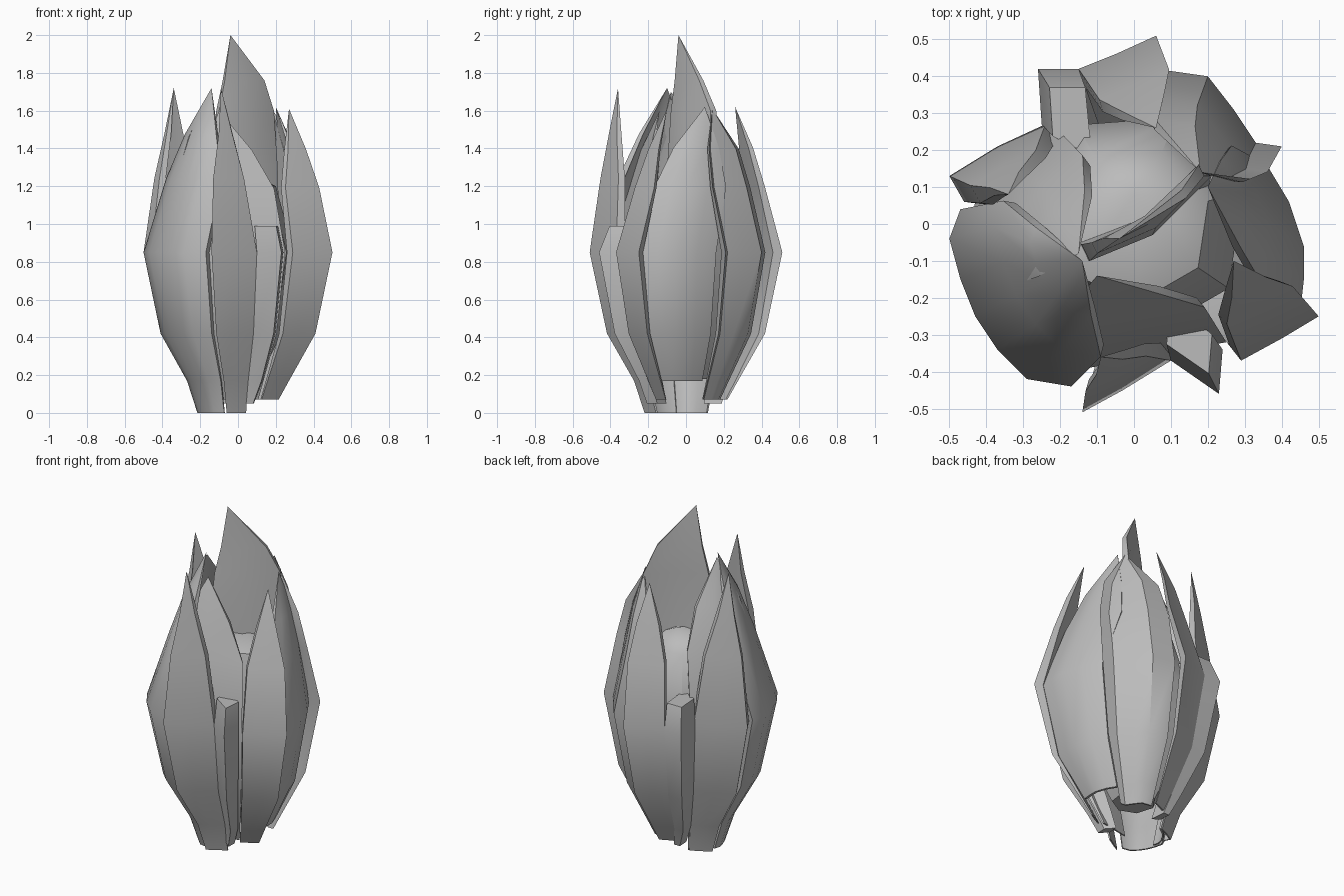
import bpy, bmesh, math
from mathutils import Vector

if "Cube" in bpy.data.objects:
    bpy.data.objects.remove(bpy.data.objects["Cube"])

grey = bpy.data.materials.new("petal_grey")
grey.use_nodes = True
grey.diffuse_color = (0.5, 0.5, 0.5, 1)
grey.node_tree.nodes["Principled BSDF"].inputs["Base Color"].default_value = (0.5, 0.5, 0.5, 1)

WIDEST = 0.85
LOWER = [(0.0, 0.43), (0.17, 0.54), (0.42, 0.82), (WIDEST, 1.0)]


def loft(name, loops, tip=None):
    """Skin closed loops, cap the base, and close the end with a point or a cap."""
    bm = bmesh.new()
    rings = [[bm.verts.new(p) for p in loop] for loop in loops]
    n = len(rings[0])
    for a, b in zip(rings, rings[1:]):
        for i in range(n):
            j = (i + 1) % n
            bm.faces.new((a[i], a[j], b[j], b[i]))
    bm.faces.new(rings[0][::-1])
    if tip:
        top = bm.verts.new(tip)
        for i in range(n):
            bm.faces.new((rings[-1][i], rings[-1][(i + 1) % n], top))
    else:
        bm.faces.new(rings[-1])
    bmesh.ops.recalc_face_normals(bm, faces=bm.faces)
    mesh = bpy.data.meshes.new(name)
    bm.to_mesh(mesh)
    bm.free()
    mesh.materials.append(grey)
    obj = bpy.data.objects.new(name, mesh)
    bpy.context.collection.objects.link(obj)
    bpy.ops.object.select_all(action="DESELECT")
    obj.select_set(True)
    bpy.context.view_layer.objects.active = obj
    bpy.ops.object.shade_smooth_by_angle(angle=math.radians(42))


def shell(row, z, thick):
    """Closed section: the outer row, then the same row moved towards the axis."""
    outer = [Vector((p.x, p.y, z)) for p in row]
    inner = [p - Vector((p.x, p.y, 0)).normalized() * thick for p in outer]
    return outer + inner[::-1]


def petal(name, span, tip, foot=0.0, crown=(0.9, 0.55), thick=0.05):
    """Cupped petal from its plan at the widest height to a pointed tip.
    crown gives the width left at the two rows below the tip."""
    span = [Vector(p) for p in span]
    tip = Vector(tip)
    loops = []
    for z, s in LOWER:
        if z + 0.1 > foot:
            loops.append(shell([p * s for p in span], max(z, foot), thick * s * s))
    mid = sum(span, Vector((0, 0))) / len(span)
    for up, inward, width in ((0.45, 0.43, crown[0]), (0.72, 0.66, crown[1])):
        centre = mid.lerp(tip.xy, inward)
        row = [centre + (p - mid) * width for p in span]
        loops.append(shell(row, WIDEST + (tip.z - WIDEST) * up, thick * (1 - up * 0.7)))
    loft(name, loops, tip)


# Outer ring of petals
petal("front_petal", [(-.14, -.51), (-.03, -.45), (.1, -.37)], (-.09, -.36, 1.72),
      crown=(.68, .3))
petal("front_left_petal", [(.29, -.37), (.4, -.31), (.5, -.25)], (.27, -.1, 1.61), .07,
      (.85, .45))
petal("left_petal", [(.45, -.24), (.46, -.15), (.46, -.06), (.42, .06), (.36, .16)],
      (.2, .1, 1.62), .17, (.95, .6))
petal("back_left_petal", [(.4, .21), (.33, .22), (.27, .31), (.2, .4), (.06, .42)],
      (.18, .14, 1.61), .07, (.95, .75))
petal("back_petal", [(.06, .51), (-.05, .46), (-.15, .42)], (.06, .26, 1.62), .07)
petal("back_right_petal", [(-.24, .27), (-.37, .21), (-.5, .13), (-.46, .06)],
      (-.34, .08, 1.72), crown=(.68, .3))
petal("right_petal", [(-.47, .04), (-.5, -.04), (-.47, -.15), (-.43, -.25), (-.37, -.34),
                      (-.29, -.42), (-.17, -.44)], (-.14, -.1, 1.72), crown=(.88, .5))

# Inner petals that close the gaps behind the outer ring
petal("inner_right_petal", [(-.22, .27), (-.34, .18), (-.43, .06), (-.45, -.04), (-.43, -.12)],
      (-.15, -.08, 1.7), crown=(.9, .6))
petal("inner_front_petal", [(-.18, -.4), (.04, -.36), (.25, -.32)], (-.1, -.14, 1.6), .07,
      (1, .6))

# Short flared strips filling the gaps between petals
for name, plan in (("front_strip", [(.1, -.37), (.23, -.46), (.24, -.34)]),
                   ("back_strip", [(-.15, .42), (-.26, .42), (-.25, .27)])):
    points = [Vector(p) for p in plan]
    inside = points[1] * 0.5
    levels = LOWER[1:] + [(0.99, 0.88)]
    base = [Vector((p.x * .35, p.y * .45, 0.05)) for p in points + [inside]]
    loft(name, [base] + [[Vector((p.x * s, p.y * s, z)) for p in points + [inside]]
                         for z, s in levels])

# Closed heart of the bud
heart = []
for z, r in ((.18, .12), (.42, .24), (.85, .31), (1.2, .21)):
    heart.append([Vector((r * math.cos(a), r * math.sin(a), z))
                  for a in (math.tau * i / 7 + 0.3 for i in range(7))])
loft("heart", heart, (0, .08, 1.3))

# Tall inner petal
tall = [((-.13, -.1), (.04, -.03), (.22, .1), .9), ((-.12, -.1), (.05, -.03), (.21, .13), 1.3),
        ((-.1, -.08), (.06, -.01), (.19, .13), 1.6), ((-.07, -.06), (.04, 0), (.14, .07), 1.76)]
back = Vector((-.025, .05, 0))
loops = []
for *row, z in tall:
    face = [Vector((x, y, z)) for x, y in row]
    loops.append(face + [p + back * (2.2 - z) for p in reversed(face)])
loft("tall_inner_petal", loops, (-.04, -.04, 2))
